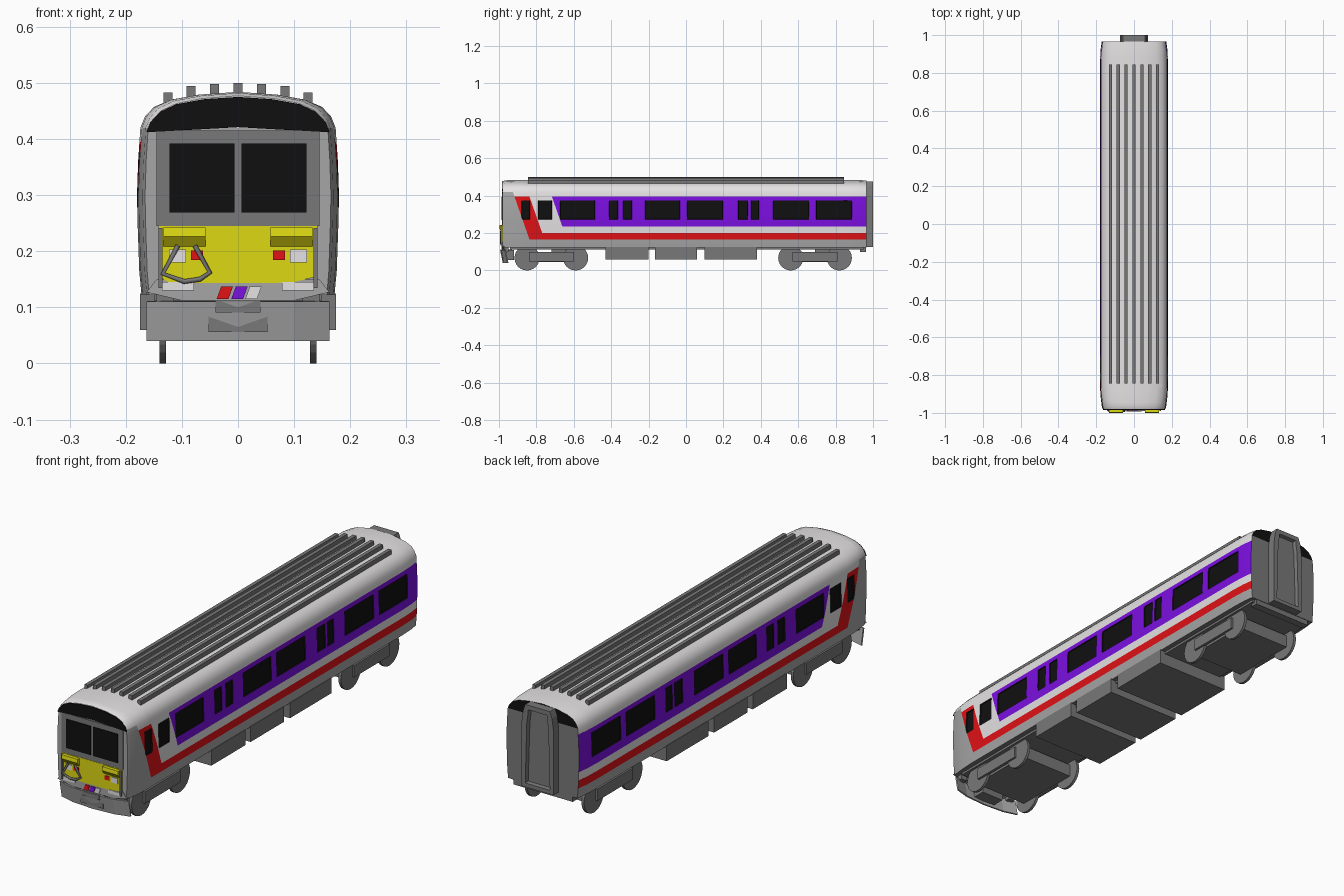
import bpy, bmesh, math
from mathutils import Vector

if "Cube" in bpy.data.objects:
    bpy.data.objects.remove(bpy.data.objects["Cube"])

def mat(name, r, g, b):
    m = bpy.data.materials.new(name)
    m.diffuse_color = (r, g, b, 1)
    m.use_nodes = True
    m.node_tree.nodes["Principled BSDF"].inputs["Base Color"].default_value = m.diffuse_color
    return m

WHITE = mat("white", 0.78, 0.76, 0.76)
GREY = mat("mid grey", 0.38, 0.38, 0.38)
DARK = mat("dark grey", 0.19, 0.19, 0.19)
BLACK = mat("black", 0.005, 0.005, 0.005)
RED = mat("red", 0.75, 0.006, 0.008)
PURPLE = mat("purple", 0.2, 0.005, 0.75)
YELLOW = mat("yellow", 0.72, 0.69, 0.006)

def finish(name, bm, mats, smooth=False, recalc=True):
    if recalc:
        bmesh.ops.recalc_face_normals(bm, faces=bm.faces)
    me = bpy.data.meshes.new(name)
    bm.to_mesh(me)
    bm.free()
    for m in mats:
        me.materials.append(m)
    ob = bpy.data.objects.new(name, me)
    bpy.context.collection.objects.link(ob)
    if smooth:
        bpy.ops.object.select_all(action='DESELECT')
        ob.select_set(True)
        bpy.context.view_layer.objects.active = ob
        bpy.ops.object.shade_smooth_by_angle(angle=math.radians(30))
    return ob

def loft(rings):
    """Closed solid through equal rings of points."""
    bm = bmesh.new()
    vs = [[bm.verts.new(p) for p in r] for r in rings]
    n = len(vs[0])
    for a, b in zip(vs, vs[1:]):
        for i in range(n):
            j = (i + 1) % n
            bm.faces.new((a[i], a[j], b[j], b[i]))
    bm.faces.new(vs[0])
    bm.faces.new(vs[-1])
    bmesh.ops.recalc_face_normals(bm, faces=bm.faces)
    return bm

def prism(name, pts, lo, hi, axis, m):
    """Extrude an outline along x (y,z points) or along y (x,z points)."""
    put = (lambda p, t: (t, p[0], p[1])) if axis == 'x' else (lambda p, t: (p[0], t, p[1]))
    return finish(name, loft([[put(p, t) for p in pts] for t in (lo, hi)]), [m])

def box(name, x0, x1, y0, y1, z0, z1, m):
    return prism(name, [(x0, z0), (x1, z0), (x1, z1), (x0, z1)], y0, y1, 'y', m)

# body shell, with livery boundaries cut into its faces
half = [(0.172, 0.122), (0.176, 0.165), (0.179, 0.25), (0.18, 0.30), (0.178, 0.36), (0.174, 0.42),
        (0.166, 0.44), (0.15, 0.457), (0.12, 0.47), (0.07, 0.479), (0, 0.484)]
profile = half + [(-x, z) for x, z in reversed(half[:-1])]
stations = [(-0.98, 0.92, 0.007), (-0.968, 0.945, 0.002), (-0.91, 0.985, 0), (-0.86, 1, 0),
            (0.86, 1, 0), (0.92, 0.985, 0), (0.965, 0.95, 0.003)]
bm = loft([[(x * s, y, z - (d if z > 0.43 else 0)) for x, z in profile] for y, s, d in stations])
K = 0.35                                   # slope of the slanted livery edges
windows = [(-0.88, -0.834), (-0.79, -0.717), (-0.674, -0.487), (-0.412, -0.364), (-0.337, -0.289),
           (-0.219, -0.032), (0.005, 0.198), (0.278, 0.332), (0.348, 0.39), (0.465, 0.658), (0.695, 0.888)]
WZ = (0.273, 0.375)
cuts = [((0, 0, z), (0, 0, 1)) for z in (0.165, 0.2, 0.235, 0.395, 0.42) + WZ]
cuts += [((0, y, 0.395), (0, 1, K)) for y in (-0.917, -0.837, -0.717)]
cuts += [((0, y, 0), (0, 1, 0)) for w in windows for y in w]
for co, no in cuts:
    bmesh.ops.bisect_plane(bm, geom=bm.verts[:] + bm.edges[:] + bm.faces[:], dist=1e-5,
                           plane_co=Vector(co), plane_no=Vector(no).normalized())
bm.normal_update()
W_, G_, D_, B_, R_, P_ = range(6)

def livery(c, n):
    s = c.y + K * (c.z - 0.395)
    if n.z < -0.7:
        return D_
    if n.y < -0.8:
        return G_ if c.z < 0.42 else W_
    if n.y > 0.9:
        return B_ if c.z > 0.42 else D_
    if abs(n.x) < 0.5 or c.z > 0.42:
        return W_
    if c.z < 0.165 or s < -0.917:
        return G_
    if WZ[0] < c.z < WZ[1] and any(a < c.y < b for a, b in windows):
        return B_
    if c.z < 0.395 and (s < -0.837 or c.z < 0.2):
        return R_
    if 0.235 < c.z < 0.395 and s > -0.717:
        return P_
    return W_

for f in bm.faces:
    f.material_index = livery(f.calc_center_median(), f.normal)
panes = [f for f in bm.faces if f.material_index == B_ and f.normal.y < 0.9]
bmesh.ops.inset_region(bm, faces=panes, thickness=0.002, depth=-0.004)
finish("carriage_body", bm, [WHITE, GREY, DARK, BLACK, RED, PURPLE], smooth=True, recalc=False)

# roof ribs
for i in range(-3, 4):
    x, top = i * 0.0417, (0.5, 0.498, 0.494, 0.483)[abs(i)]
    box("roof_rib", x - 0.008, x + 0.008, -0.845, 0.845, top - 0.024, top, DARK)

# cab front panels
F = -0.979
arch = [(0.163, 0.412), (0.156, 0.43), (0.138, 0.449), (0.11, 0.462), (0.06, 0.471), (0, 0.475)]
prism("cab_brow", [(0, 0.421)] + arch + [(-x, z) for x, z in reversed(arch[:-1])], F, -0.984, 'y', BLACK)
box("windscreen_surround", -0.145, 0.145, F, -0.983, 0.245, 0.415, DARK)
prism("warning_panel", [(-0.142, 0.245), (-0.142, 0.155), (-0.12, 0.143), (0.09, 0.143), (0.142, 0.155),
                        (0.142, 0.245)], F, -0.984, 'y', YELLOW)
prism("nose_valance", [(-0.163, 0.127), (-0.1, 0.112), (0.1, 0.112), (0.163, 0.127), (0.145, 0.15),
                       (-0.145, 0.15)], -0.96, -0.983, 'y', GREY)
hood = [(-0.979, 0.242), (-0.998, 0.242), (-1.0, 0.226), (-0.985, 0.208), (-0.979, 0.208)]
for s in (-1, 1):
    def side_box(name, a, b, y0, y1, z0, z1, m):
        box(name, min(s * a, s * b), max(s * a, s * b), y0, y1, z0, z1, m)
    side_box("windscreen", 0.006, 0.122, F, -0.986, 0.269, 0.392, BLACK)
    side_box("headlight", 0.093, 0.123, F, -0.987, 0.18, 0.203, WHITE)
    side_box("tail_light", 0.062, 0.084, F, -0.987, 0.184, 0.201, RED)
    side_box("lower_lamp_plate", 0.078, 0.135, F, -0.986, 0.13, 0.145, WHITE)
    side_box("handrail", 0.135, 0.142, F, -0.991, 0.134, 0.241, DARK)
    prism("lamp_hood", hood, s * 0.058, s * 0.133, 'x', YELLOW)
for x, m in ((-0.038, RED), (-0.012, PURPLE), (0.013, WHITE)):
    prism("nose_flash", [(x, 0.115), (x + 0.021, 0.115), (x + 0.029, 0.137), (x + 0.008, 0.137)],
          F, -0.987, 'y', m)

# jumper cable hanging on the front
cu = bpy.data.curves.new("jumper_cable", 'CURVE')
cu.dimensions = '3D'
cu.bevel_depth = 0.005
cu.bevel_resolution = 1
path = [(-0.107, 0.21), (-0.134, 0.16), (-0.096, 0.146), (-0.068, 0.15), (-0.05, 0.162), (-0.077, 0.21)]
sp = cu.splines.new('POLY')
sp.points.add(len(path) - 1)
for p, (x, z) in zip(sp.points, path):
    p.co = (x, -0.99, z, 1)
cu.materials.append(DARK)
bpy.context.collection.objects.link(bpy.data.objects.new("jumper_cable", cu))

# coupler and snow plough
box("coupler_mount", -0.053, 0.053, -0.985, -0.92, 0.056, 0.11, DARK)
box("coupler_head", -0.04, 0.04, -0.992, -0.93, 0.091, 0.112, DARK)
bm = bmesh.new()
cols = [(-0.163, -0.955), (-0.1, -0.973), (0, -0.98), (0.1, -0.973), (0.163, -0.955)]
vs = [(bm.verts.new((x, y, 0.04)), bm.verts.new((x, y - 0.014, 0.11))) for x, y in cols]
for a, b in zip(vs, vs[1:]):
    bm.faces.new((a[0], b[0], b[1], a[1]))
plough = finish("snow_plough", bm, [GREY])
plough.modifiers.new("thickness", 'SOLIDIFY').thickness = 0.006
for s in (-1, 1):
    box("plough_bracket", s * 0.13 - 0.015, s * 0.13 + 0.015, -0.972, -0.95, 0.1, 0.128, DARK)

# rear gangway with recessed doorway
gang = [(0.075, 0.125), (0.075, 0.40), (0.068, 0.45), (0.058, 0.477)]
bm = loft([[(x, y, z) for x, z in gang + [(-x, z) for x, z in reversed(gang)]] for y in (0.96, 1.0)])
end = [f for f in bm.faces if f.normal.y > 0.9]
bmesh.ops.inset_region(bm, faces=end, thickness=0.024)
bmesh.ops.inset_region(bm, faces=end, thickness=0.004, depth=-0.016)
finish("rear_gangway", bm, [DARK], recalc=False)

# underframe, equipment boxes and bogies
box("underframe", -0.15, 0.15, -0.94, 0.95, 0.112, 0.125, DARK)
box("rear_beam", -0.14, 0.14, 0.93, 0.963, 0.1, 0.125, DARK)
for y0, y1 in ((-0.43, -0.2), (-0.165, 0.06), (0.1, 0.38)):
    box("equipment_box", -0.175, 0.175, y0, y1, 0.06, 0.125, DARK)
for yc in (-0.72, 0.69):
    box("bogie_frame", -0.128, 0.128, yc - 0.15, yc + 0.15, 0.045, 0.1, DARK)
    box("bogie_bolster", -0.13, 0.13, yc, yc + 0.08, 0.09, 0.125, DARK)
    for s in (-1, 1):
        box("bogie_side", s * 0.143 - 0.006, s * 0.143 + 0.006, yc - 0.12, yc + 0.12, 0.048, 0.098, DARK)
        for dy in (-0.13, 0.13):
            ring = [(yc + dy + 0.067 * math.cos(i * math.tau / 24),
                     0.067 + 0.067 * math.sin(i * math.tau / 24)) for i in range(24)]
            prism("wheel", ring, s * 0.128, s * 0.14, 'x', DARK)
